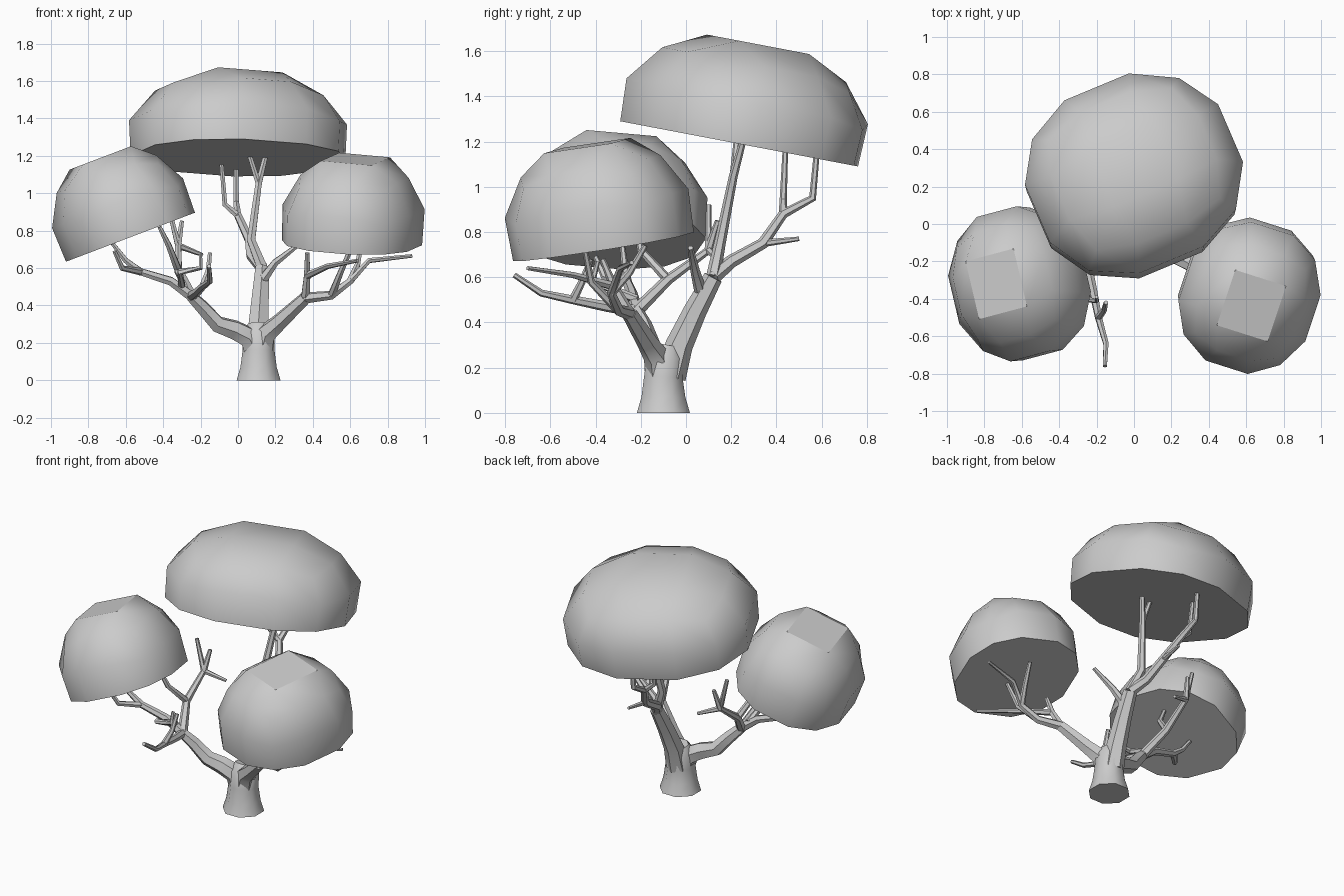
import bpy
import bmesh
from math import cos, sin, pi, radians
from mathutils import Vector, Matrix

default_cube = bpy.data.objects.get("Cube")
if default_cube:
    bpy.data.objects.remove(default_cube, do_unlink=True)

# One plain grey for the whole tree
grey = bpy.data.materials.new("plain_grey")
grey.use_nodes = True
grey_value = (0.6, 0.6, 0.6, 1)
grey.diffuse_color = grey_value
grey.node_tree.nodes["Principled BSDF"].inputs["Base Color"].default_value = grey_value


def make_object(name, bm, smooth_angle):
    bmesh.ops.recalc_face_normals(bm, faces=bm.faces)
    mesh = bpy.data.meshes.new(name)
    bm.to_mesh(mesh)
    bm.free()
    mesh.materials.append(grey)
    obj = bpy.data.objects.new(name, mesh)
    bpy.context.collection.objects.link(obj)
    bpy.ops.object.select_all(action="DESELECT")
    bpy.context.view_layer.objects.active = obj
    obj.select_set(True)
    bpy.ops.object.shade_smooth_by_angle(angle=radians(smooth_angle))
    return obj


def add_tube(bm, points, radii, sides=6):
    """Sweep a polygon along a path; radii are given per point or as start and end."""
    points = [Vector(p) for p in points]
    last = len(points) - 1
    if len(radii) != len(points):
        start, end = radii
        radii = [start + (end - start) * i / last for i in range(last + 1)]
    rings = []
    for i, point in enumerate(points):
        before, after = points[max(i - 1, 0)], points[min(i + 1, last)]
        tangent = (after - point).normalized() + (point - before).normalized()
        turn = Vector((0, 0, 1)).rotation_difference(tangent.normalized())
        corners = [2 * pi * (k + 0.5) / sides for k in range(sides)]
        rings.append([bm.verts.new(point + turn @ Vector((cos(a), sin(a), 0)) * radii[i])
                      for a in corners])
    for low, high in zip(rings, rings[1:]):
        for k in range(sides):
            n = (k + 1) % sides
            bm.faces.new((low[k], low[n], high[n], high[k]))
    bm.faces.new(rings[0][::-1])
    bm.faces.new(rings[-1])


def make_limb(name, *paths):
    bm = bmesh.new()
    for points, radii in paths:
        add_tube(bm, points, radii)
    return make_object(name, bm, 45)


def make_canopy(name, centre, axis, size, spin, crown=1.0):
    """Half of a blocky ball with a flat underside; crown widens the square on top."""
    rim = -0.15
    bm = bmesh.new()
    bmesh.ops.create_cube(bm, size=2)
    bmesh.ops.subdivide_edges(bm, edges=bm.edges[:], cuts=2, use_grid_fill=True)
    for v in bm.verts:
        v.co.normalize()
    bmesh.ops.delete(bm, geom=[v for v in bm.verts if v.co.z < -0.5], context="VERTS")
    for v in bm.verts:
        if v.co.z < 0:
            v.co = Vector((v.co.x * 0.985, v.co.y * 0.985, rim))
        elif v.co.z > 0.8:
            v.co.x *= crown
            v.co.y *= crown
        v.co.z -= rim
    bmesh.ops.holes_fill(bm, edges=[e for e in bm.edges if e.is_boundary], sides=0)
    # Crisp outline round the square on top of the small canopies
    if crown > 1:
        top = max(bm.faces, key=lambda f: f.calc_center_median().z)
        for edge in top.edges:
            edge.smooth = False
    tilt = Vector((0, 0, 1)).rotation_difference(Vector(axis).normalized())
    placing = (Matrix.Translation(centre) @ tilt.to_matrix().to_4x4()
               @ Matrix.Rotation(radians(spin), 4, "Z") @ Matrix.Diagonal((*size, 1)))
    bmesh.ops.transform(bm, matrix=placing, verts=bm.verts)
    return make_object(name, bm, 50)


# Leaf canopies
make_canopy("top_canopy", (0, .235, 1.19), (0, .19, 1), (.62, .565, .425), 23)
make_canopy("left_canopy", (.61, -.365, .735), (.04, -.16, 1), (.395, .435, .43), -18, 1.2)
make_canopy("right_canopy", (-.575, -.32, .765), (-.38, 0, 1), (.39, .44, .43), 14, 1.2)

# Trunk
trunk = bmesh.new()
add_tube(trunk, [(.11, -.1, 0), (.11, -.1, .07), (.11, -.1, .16), (.11, -.09, .25),
                 (.11, -.08, .3)], [.127, .105, .092, .09, .06], sides=8)
make_object("trunk", trunk, 45)

# Limb that rises at the back and carries the top canopy
fork = (.13, .12, .6)
back_fork = (.06, .34, .75)
crook = (0, .43, .88)
make_limb(
    "back_limb",
    ([(.11, -.07, .16), (.11, -.03, .3), (.12, .04, .45), fork], (.07, .042)),
    ([fork, (.07, .15, .75), (.11, .21, 1.05), (.165, .27, 1.27)], (.032, .013)),
    ([(.11, .21, 1.05), (.04, .23, 1.27)], (.017, .012)),
    ([fork, (.07, .2, .67), back_fork, crook, (-.01, .56, .95), (-.01, .58, 1.17)],
     (.034, .013)),
    ([crook, (-.07, .43, .94), (-.09, .44, 1.18)], (.02, .012)),
    ([back_fork, (.07, .5, .77)], (.017, .01)),
    ([(.12, .07, .52), (.2, .04, .63), (.33, .02, .73)], (.03, .012)),
)

# Limb toward the right canopy, with twigs curling forward and back
elbow = (-.25, -.22, .45)
front_knee = (-.19, -.5, .5)
raised_knee = (-.32, .1, .72)
make_limb(
    "right_limb",
    ([(.1, -.11, .14), (.06, -.12, .23), (-.02, -.14, .27), (-.11, -.16, .3),
      (-.19, -.19, .39), elbow], (.07, .032)),
    ([elbow, (-.36, -.24, .53), (-.52, -.26, .58), (-.6, -.27, .64), (-.67, -.28, .73)],
     (.03, .012)),
    ([(-.52, -.26, .58), (-.62, -.36, .6), (-.66, -.4, .69)], (.02, .012)),
    ([elbow, (-.32, -.08, .59), raised_knee, (-.37, .1, .92)], (.03, .012)),
    ([raised_knee, (-.3, .14, .85)], (.02, .012)),
    ([raised_knee, (-.19, .15, .67)], (.018, .01)),
    ([(-.32, -.08, .59), (-.37, -.2, .72), (-.42, -.22, .82)], (.022, .012)),
    ([elbow, (-.22, -.35, .47), front_knee, (-.15, -.64, .53), (-.155, -.76, .61)],
     (.027, .012)),
    ([front_knee, (-.16, -.46, .58), (-.15, -.42, .68)], (.02, .012)),
    ([(-.3, -.22, .5), (-.31, -.4, .58), (-.2, -.41, .6), (-.2, -.39, .67)], (.022, .01)),
)

# Limb toward the left canopy
bend = (.36, -.25, .44)
wrist = (.6, -.33, .53)
make_limb(
    "left_limb",
    ([(.12, -.11, .14), (.15, -.13, .25), (.22, -.17, .31), bend], (.07, .035)),
    ([bend, (.5, -.3, .455), wrist, (.7, -.29, .64), (.93, -.24, .665)], (.03, .01)),
    ([bend, (.37, -.32, .56), (.37, -.37, .68)], (.026, .013)),
    ([(.37, -.32, .56), (.48, -.5, .61), (.64, -.7, .64)], (.02, .01)),
    ([(.5, -.3, .455), (.55, -.42, .58), (.62, -.45, .74)], (.022, .012)),
    ([wrist, (.64, -.25, .62), (.66, -.18, .74)], (.02, .012)),
)
